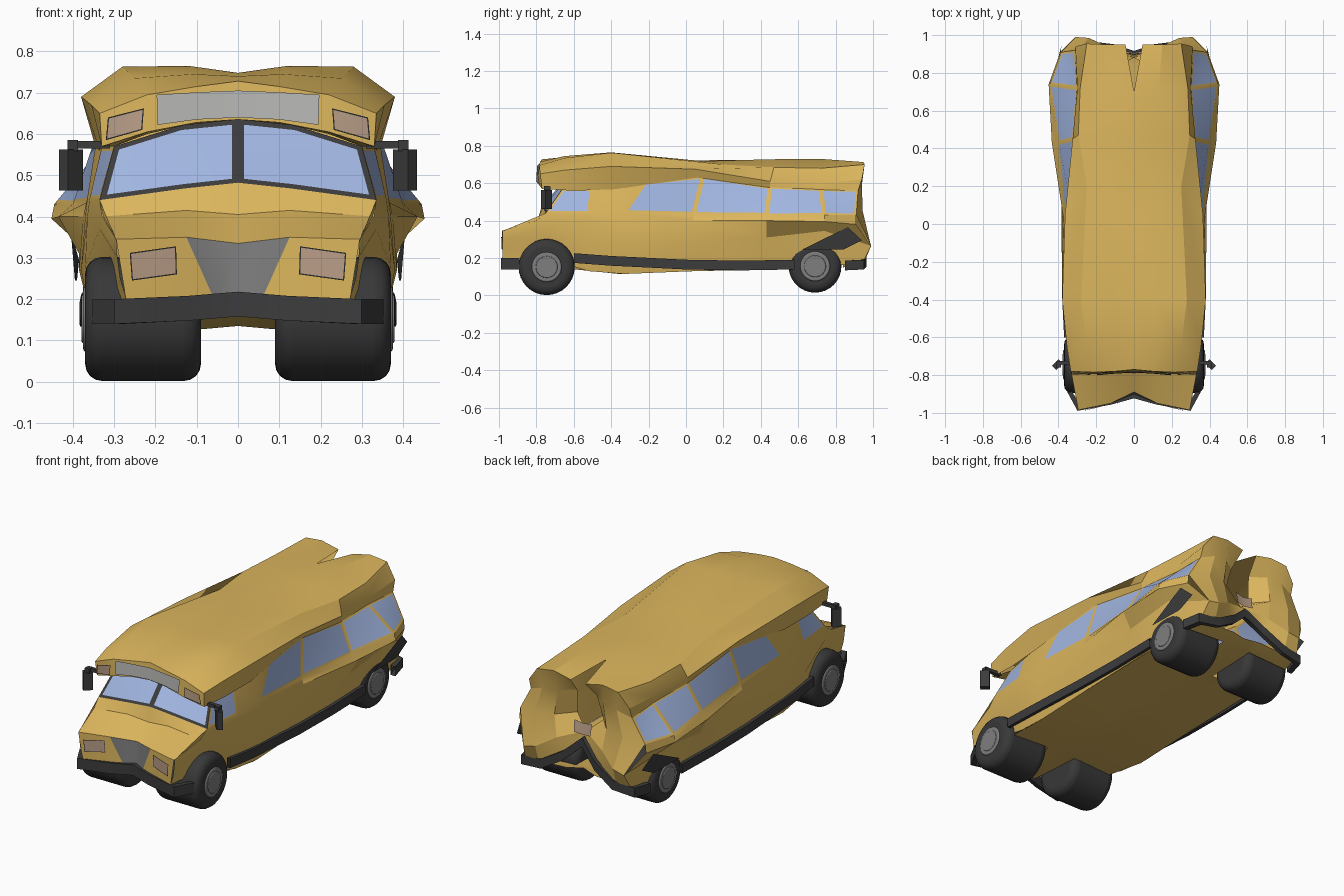
import bpy, bmesh, math
from mathutils import Vector

if "Cube" in bpy.data.objects:
    bpy.data.objects.remove(bpy.data.objects["Cube"])


def material(name, r, g, b):
    m = bpy.data.materials.new(name)
    m.diffuse_color = (r, g, b, 1)
    m.use_nodes = True
    m.node_tree.nodes["Principled BSDF"].inputs["Base Color"].default_value = m.diffuse_color
    return m


GOLD = material("gold paint", .72, .47, .11)
GLASS = material("blue glass", .36, .47, .76)
DARK = material("dark trim", .045, .045, .047)
TYRE = material("tyre rubber", .04, .04, .04)
GREY = material("mid grey", .21, .21, .21)
LAMP = material("tan lamp", .50, .35, .25)
SIGN = material("pale sign", .46, .46, .45)


def smooth(ob, angle=20):
    bpy.ops.object.select_all(action='DESELECT')
    ob.select_set(True)
    bpy.context.view_layer.objects.active = ob
    bpy.ops.object.shade_smooth_by_angle(angle=math.radians(angle))


def sheet(name, rows, mats, paint=lambda i, j: 0, glass=(), inset=.012, region=False):
    """Skin a grid of points (right half) and mirror it; glass faces are inset."""
    bm = bmesh.new()
    grid = [[bm.verts.new(p) for p in row] for row in rows]
    panes = []
    for i in range(len(rows) - 1):
        for j in range(len(rows[0]) - 1):
            k = paint(i, j)
            if k is None:
                continue
            f = bm.faces.new((grid[i][j], grid[i][j + 1], grid[i + 1][j + 1], grid[i + 1][j]))
            f.material_index = k
            if (i, j) in glass:
                panes.append(f)
    bm.normal_update()
    facing = sum(f.normal.dot(f.calc_center_median() - Vector((0, 0, .35))) * f.calc_area() for f in bm.faces)
    if facing < 0:
        bmesh.ops.reverse_faces(bm, faces=bm.faces[:])
    if panes and region:
        bmesh.ops.inset_region(bm, faces=panes, thickness=inset, use_boundary=True, use_even_offset=True)
    elif panes:
        bmesh.ops.inset_individual(bm, faces=panes, thickness=inset, use_even_offset=True)
    for f in panes:
        f.material_index = len(mats) - 1
    loose = [v for v in bm.verts if not v.link_faces]
    bmesh.ops.delete(bm, geom=loose, context='VERTS')
    me = bpy.data.meshes.new(name)
    bm.to_mesh(me)
    bm.free()
    for m in mats:
        me.materials.append(m)
    ob = bpy.data.objects.new(name, me)
    bpy.context.collection.objects.link(ob)
    mod = ob.modifiers.new("mirror", 'MIRROR')
    mod.merge_threshold = .0005
    smooth(ob)
    return ob


def rail(ys, xs, zs):
    return list(zip(xs, ys, zs))


# side walls: five rails from window top down to the sill
Y = [-.98, -.75, -.52, -.33, .04, .43, .74, .91]
top = rail([-.70, -.66, -.5, -.22, .09, .45, .72, .92], [.29, .30, .33, .34, .33, .32, .30, .31],
           [.5, .57, .57, .605, .637, .58, .569, .562])
belt = rail(Y, [.295, .335, .36, .365, .365, .40, .445, .385], [.345, .44, .44, .445, .435, .43, .43, .43])
bulge = rail(Y, [.292, .335, .365, .37, .375, .435, .452, .39], [.30, .37, .40, .40, .40, .40, .395, .38])
crease = rail(Y[:-1] + [.99], [.285, .31, .37, .38, .385, .385, .385, .31],
              [.25, .31, .28, .27, .27, .31, .345, .265])
sill = rail(Y[:-1] + [.94], [.27, .30, .34, .35, .35, .35, .35, .33],
            [.20, .20, .13, .115, .13, .14, .16, .165])
sheet("side_walls", [top, belt, bulge, crease, sill], [GOLD, GLASS],
      paint=lambda i, j: None if (i, j) == (0, 0) else 0,
      glass={(0, 1), (0, 3), (0, 4), (0, 5), (0, 6)})

# floor with open wheel wells
FY, FZ = [-.95, -.60, -.36, .05, .54, .84, .93], [.16, .14, .115, .13, .14, .15, .17]
sheet("floor", [rail(FY, [.27, .33, .35, .35, .35, .34, .33], FZ), rail(FY, [.09] * 7, [z + .012 for z in FZ]),
                rail([-.89] + FY[1:-1] + [.90], [0] * 7, [z + .02 for z in FZ])], [GOLD],
      paint=lambda i, j: None if i == 0 and j in (0, 4) else 0)

# dented nose with grille, hood, and windscreen
wind_top = [(.30, -.66, .57), (.14, -.64, .62), (0, -.63, .635)]
wind_base = [(.335, -.75, .44), (.13, -.765, .468), (0, -.77, .482)]
nose = [[(.27, -.98, .19), (.06, -.925, .205), (0, -.90, .205)],
        [(.295, -.985, .345), (.125, -.95, .35), (0, -.89, .335)],
        [(.33, -.80, .40), (.125, -.79, .415), (0, -.79, .405)], wind_base]
sheet("nose_and_hood", nose, [GOLD, GREY], paint=lambda i, j: 1 if (i, j) == (0, 1) else 0)
sheet("windscreen", [wind_base, wind_top], [DARK, GLASS], glass={(0, 0), (0, 1)}, inset=.014, region=True)

# visor at the front of the roof
visor_low = [(.33, -.77, .57), (.22, -.795, .605), (.1, -.785, .628), (0, -.78, .635)]
visor_top = [(.335, -.78, .65), (.22, -.785, .695), (.1, -.78, .715), (0, -.77, .728)]
under = [wind_top[0], (.22, -.65, .60), wind_top[1], wind_top[2]]
sheet("roof_visor", [under, visor_low, visor_top], [GOLD])
sheet("route_sign", [[(.195, -.801, .622), (.1, -.792, .635), (0, -.787, .64)],
                     [(.197, -.795, .695), (.1, -.788, .701), (0, -.781, .705)]], [SIGN])
sheet("visor_lamps", [[(.32, -.782, .585), (.232, -.801, .61)], [(.315, -.790, .64), (.228, -.797, .662)]],
      [DARK, LAMP], glass={(0, 0)}, inset=.003)

# crumpled roof, bulging at the front and split by a notch at the back
R0 = rail([-.77, -.6, -.38, .06, .45, .72, .92], [.33, .335, .345, .335, .322, .302, .312],
          [.57, .56, .568, .63, .576, .565, .56])
R1 = rail([-.78, -.65, -.4, .05, .45, .72, .94], [.335, .355, .38, .365, .325, .30, .31],
          [.65, .67, .69, .675, .61, .60, .62])
R2 = rail([-.785, -.65, -.4, .20, .47, .72, .955], [.22, .25, .28, .25, .295, .285, .25],
          [.695, .735, .763, .70, .685, .68, .70])
R3 = rail([-.78, -.65, -.4, .09, .45, .72, .95], [.1, .11, .12, .12, .14, .13, .15],
          [.715, .745, .765, .718, .728, .73, .713])
R4 = rail([-.77, -.64, -.4, 0, .45, .70, .95], [0, 0, 0, 0, 0, 0, .045],
          [.728, .74, .748, .722, .725, .72, .69])
sheet("roof", [R0, R1, R2, R3, R4], [GOLD])

# caved-in rear wall around a central opening
sheet("rear_wall", [[R1[-1], R2[-1], R3[-1], R4[-1]],
                    [R0[-1], (.23, .94, .59), (.14, .93, .60), (.06, .87, .60)],
                    [(.385, .91, .43), (.27, .945, .45), (.16, .93, .46), (.08, .84, .46)],
                    [(.31, .99, .265), (.24, .985, .28), (.14, .94, .34), (0, .88, .39)],
                    [(.33, .94, .165), (.24, .95, .17), (.12, .93, .24), (0, .89, .33)]], [GOLD])


# dark trim: bumpers and sills as box strips swept along a path
def bumper(name, path, h, push):
    def sec(z, d):
        return [(x + dx * d, y + dy * d, c + z) for (x, y, c), (dx, dy) in zip(path, push)]
    a, b, c, d = sec(-h, 1), sec(h, 1), sec(h, -.5), sec(-h, -.5)
    return sheet(name, [a, b, c, d, a], [DARK])


bumper("front_bumper", [(.335, -.89, .17), (.285, -.975, .17), (.12, -.94, .178), (0, -.907, .188)], .030,
       [(.018, 0), (.014, -.014), (0, -.016), (0, -.016)])
bumper("rear_bumper", [(.355, .85, .16), (.33, .94, .165), (.22, .95, .18), (.1, .935, .25), (0, .90, .34)], .026,
       [(.02, 0), (.02, .012), (0, .016), (0, .016), (0, .016)])
bumper("sill_skirts", [(.358, -.60, .20), (.368, -.4, .185), (.372, 0, .165), (.370, .3, .16), (.368, .58, .165)], .026,
       [(.012, 0)] * 5)
sheet("rear_wheel_flares", [[(.395, .62, .245), (.405, .865, .365)], [(.39, .84, .245), (.385, .94, .295)]], [DARK])

# lamps
sheet("headlamps", [[(.257, -.985, .245), (.148, -.957, .26)], [(.262, -.988, .312), (.15, -.961, .328)]],
      [DARK, LAMP], glass={(0, 0)}, inset=.003)
sheet("rear_plate", [[(.05, .915, .385), (0, .908, .38)], [(.055, .905, .45), (0, .90, .44)]], [LAMP])


# wheels and hubs
def wheel(name, x, y, z, r, w, mat, bevel):
    bpy.ops.mesh.primitive_cylinder_add(vertices=32, radius=r, depth=w, location=(x, y, z),
                                        rotation=(0, math.pi / 2, 0))
    ob = bpy.context.object
    ob.name = name
    ob.data.materials.append(mat)
    mod = ob.modifiers.new("bevel", 'BEVEL')
    mod.width, mod.segments, mod.limit_method = bevel, 4, 'ANGLE'
    smooth(ob, 40)


for end, y, r, z in (("front", -.745, .150, .152), ("rear", .69, .141, .156)):
    for label, s in (("right", 1), ("left", -1)):
        wheel(f"{end}_{label}_tyre", s * .23, y, z, r, .28, TYRE, .04)
        wheel(f"{end}_{label}_hub", s * .235, y, z, .08, .28, GREY, .008)
        wheel(f"{end}_{label}_hub_cap", s * .235, y, z, .058, .288, GREY, .004)


# door mirrors on short arms
def box(name, loc, size, turn=0):
    bpy.ops.mesh.primitive_cube_add(size=1, location=loc, rotation=(0, 0, turn))
    ob = bpy.context.object
    ob.name = name
    ob.scale = size
    ob.data.materials.append(DARK)


for label, s in (("right", 1), ("left", -1)):
    box(f"{label}_mirror", (s * .405, -.745, .513), (.032, .05, .10), s * math.pi / 4)
    box(f"{label}_mirror_arm", (s * .36, -.735, .574), (.10, .02, .018))
    box(f"{label}_mirror_cap", (s * .40, -.745, .572), (.026, .03, .026))
